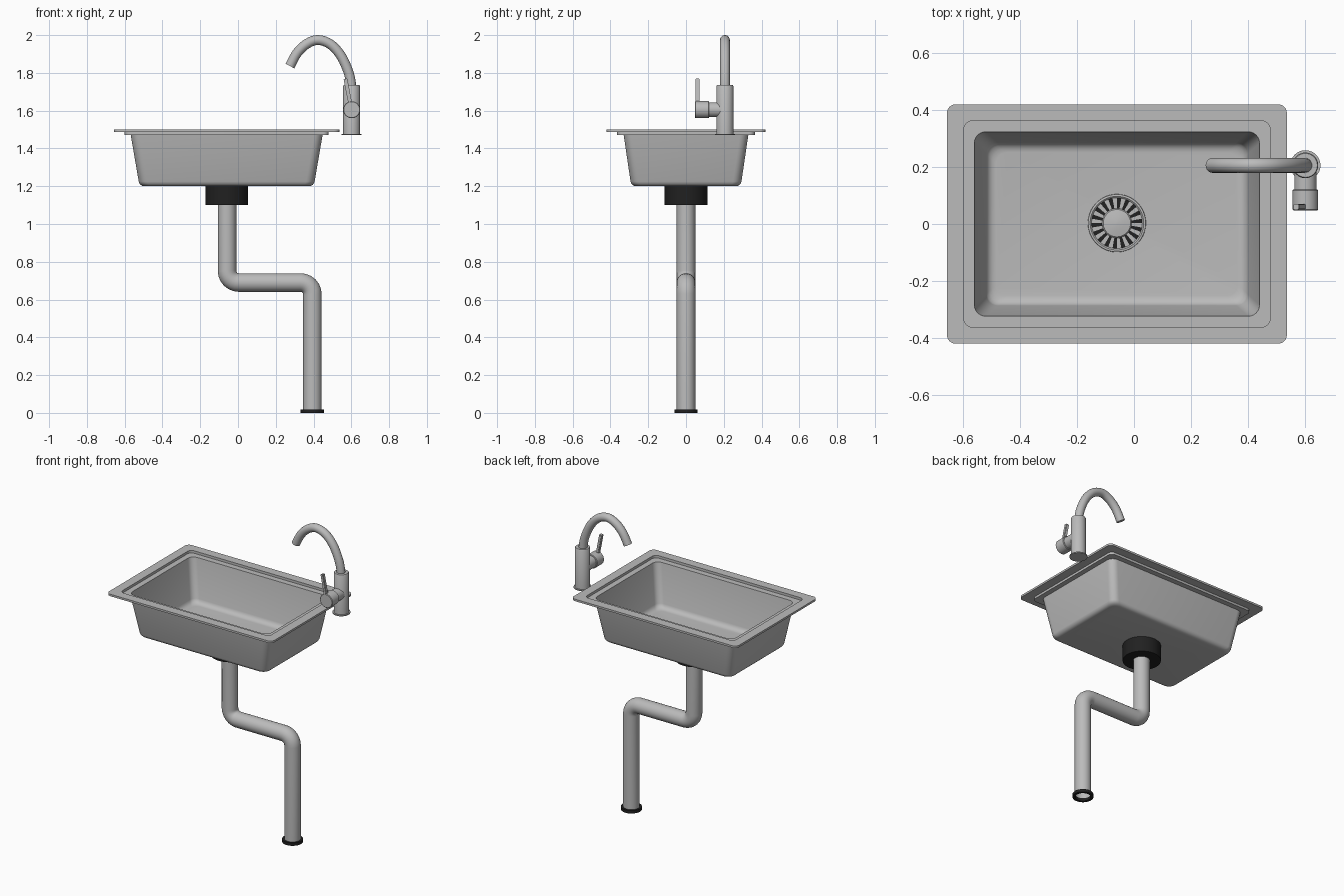
import bpy, bmesh, math
from mathutils import Vector, Matrix

if "Cube" in bpy.data.objects:
    bpy.data.objects.remove(bpy.data.objects["Cube"])


def material(name, c):
    m = bpy.data.materials.new(name)
    m.diffuse_color = (c, c, c, 1)
    m.use_nodes = True
    m.node_tree.nodes["Principled BSDF"].inputs["Base Color"].default_value = m.diffuse_color
    return m


STEEL = material("brushed_steel", 0.5)
BLACK = material("black_plastic", 0.015)


def finish(name, bm, mats, angle=32, recalc=True):
    if recalc:
        bmesh.ops.recalc_face_normals(bm, faces=bm.faces[:])
    me = bpy.data.meshes.new(name)
    bm.to_mesh(me)
    bm.free()
    for m in mats:
        me.materials.append(m)
    me.shade_smooth()
    me.set_sharp_from_angle(angle=math.radians(angle))
    ob = bpy.data.objects.new(name, me)
    bpy.context.collection.objects.link(ob)
    return ob


def loft(name, rings, mats, caps=(True, True), close=False, rule=None, angle=32):
    """Skin a list of equal-length point rings; rule(ring, segment) picks a material."""
    bm = bmesh.new()
    vs = [[bm.verts.new(p) for p in r] for r in rings]
    n = len(vs[0])
    pairs = list(zip(vs, vs[1:])) + ([(vs[-1], vs[0])] if close else [])
    for j, (a, b) in enumerate(pairs):
        for i in range(n):
            f = bm.faces.new((a[i], a[(i + 1) % n], b[(i + 1) % n], b[i]))
            if rule:
                f.material_index = rule(j, i)
    if caps[0] and not close:
        bm.faces.new(vs[0])
    if caps[1] and not close:
        bm.faces.new(vs[-1])
    return finish(name, bm, mats, angle)


def lathe(name, profile, loc, mats, n=48, axis='Z', **kw):
    """Revolve (radius, height) points; axis 'Y' lays the part along y."""
    rot = Matrix.Rotation(math.radians(-90), 3, 'X') if axis == 'Y' else Matrix.Identity(3)
    rings = [[Vector(loc) + rot @ Vector((r * math.cos(math.tau * i / n),
                                          r * math.sin(math.tau * i / n), h))
              for i in range(n)] for r, h in profile]
    return loft(name, rings, mats, **kw)


def tube(name, path, y, r, mats, n=32, caps=(True, True)):
    """Sweep a circle along a path of (x, z) points lying in a plane of constant y."""
    pts = [Vector((x, 0, z)) for x, z in path]
    rings = []
    for k, p in enumerate(pts):
        d = Vector()
        if k:
            d += (p - pts[k - 1]).normalized()
        if k < len(pts) - 1:
            d += (pts[k + 1] - p).normalized()
        d.normalize()
        side = Vector((d.z, 0, -d.x))
        rings.append([p + Vector((0, y, 0)) + side * (r * math.cos(math.tau * i / n))
                      + Vector((0, r * math.sin(math.tau * i / n), 0)) for i in range(n)])
    return loft(name, rings, mats, caps=caps, angle=40)


def rounded_rect(hx, hy, r, z, cx=-0.06, seg=6):
    pts = []
    for q, (sx, sy) in enumerate([(1, 1), (-1, 1), (-1, -1), (1, -1)]):
        for k in range(seg + 1):
            a = math.pi / 2 * (q + k / seg)
            pts.append((cx + sx * (hx - r) + r * math.cos(a),
                        sy * (hy - r) + r * math.sin(a), z))
    return pts


# Sink: one continuous skin from the underside, round the rim, down to the floor
def fillet(hx, hy, z, R, r):
    return [(hx - R * (1 - math.sin(a)), hy - R * (1 - math.sin(a)), r, z + R * (1 - math.cos(a)))
            for a in [math.radians(d) for d in (0, 20, 40, 60, 80)]]


sink_profile = (
    fillet(0.466, 0.294, 1.20, 0.03, 0.045)
    + [(0.508, 0.33, 0.045, 1.472),
       (0.54, 0.364, 0.03, 1.472), (0.54, 0.364, 0.03, 1.487),
       (0.597, 0.42, 0.03, 1.487), (0.597, 0.42, 0.03, 1.50),
       (0.538, 0.362, 0.03, 1.50), (0.538, 0.362, 0.03, 1.484),
       (0.501, 0.324, 0.04, 1.484)]
    + fillet(0.460, 0.287, 1.21, 0.035, 0.04)[::-1])
loft("sink_basin", [rounded_rect(*p) for p in sink_profile], [STEEL])

# Strainer: dished disc with a ring of dark slots
SLOTS = 18
lathe("drain_strainer",
      [(0.102, 1.209), (0.101, 1.216), (0.094, 1.217), (0.089, 1.213),
       (0.052, 1.213), (0.048, 1.217), (0.025, 1.221), (0.004, 1.223)],
      (-0.06, 0.003, 0), [STEEL, BLACK], n=SLOTS * 4,
      rule=lambda j, i: 1 if j == 3 and i % 4 < 2 else 0)

# Drain housing under the bowl
lathe("drain_housing", [(0.113, 1.10), (0.113, 1.203)], (-0.06, 0, 0), [BLACK])


# Waste pipe with two bends
def bend(cx, cz, r, a0, a1, seg=6):
    return [(cx + r * math.cos(math.radians(a0 + (a1 - a0) * k / seg)),
             cz + r * math.sin(math.radians(a0 + (a1 - a0) * k / seg))) for k in range(seg + 1)]


B = 0.062
path = ([(-0.058, 1.12)] + bend(-0.058 + B, 0.69 + B, B, 180, 270)
        + bend(0.394 - B, 0.69 - B, B, 90, 0) + [(0.394, 0.005)])
tube("waste_pipe", path, 0, 0.049, [STEEL], caps=(True, False))

# Floor collar, an open ring
lathe("floor_collar", [(0.046, 0), (0.062, 0), (0.062, 0.019), (0.046, 0.019)],
      (0.394, 0, 0), [BLACK], close=True)

# Faucet body and base ring
FX, FY = 0.602, 0.206
lathe("faucet_body", [(0.045, 1.474), (0.045, 1.73), (0.042, 1.735)], (FX, FY, 0), [STEEL])
lathe("faucet_base", [(0.053, 1.47), (0.053, 1.477)], (FX, FY, 0), [STEEL])


# Arched spout through a few guide points
def smooth_path(p, steps=5):
    q = [Vector(a) for a in [p[0]] + p + [p[-1]]]
    out = []
    for a, b, c, d in zip(q, q[1:], q[2:], q[3:]):
        for k in range(steps):
            t = k / steps
            out.append(0.5 * (2 * b + (c - a) * t + (2 * a - 5 * b + 4 * c - d) * t * t
                              + (3 * b - a - 3 * c + d) * t ** 3))
    return [tuple(v) for v in out] + [tuple(p[-1])]


spout = [(0.599, 1.70), (0.598, 1.745), (0.582, 1.812), (0.543, 1.894), (0.487, 1.953),
         (0.421, 1.974), (0.362, 1.952), (0.312, 1.904), (0.275, 1.836)]
tube("spout", smooth_path(spout), FY, 0.026, [STEEL], n=24)

# Handle: neck and knob lying along y
lathe("handle_neck", [(0.039, 0), (0.039, 0.08)], (FX, 0.112, 1.605), [STEEL], axis='Y')
lathe("handle_knob", [(0.042, 0), (0.045, 0.003), (0.045, 0.07), (0.042, 0.073)],
      (FX, 0.048, 1.605), [STEEL], axis='Y')

# Lever: slim tilted bar rising from the knob
bm = bmesh.new()
bmesh.ops.create_cube(bm, size=1, matrix=Matrix.Translation((0.583, 0.06, 1.695))
                      @ Matrix.Rotation(math.radians(-11), 4, 'Y')
                      @ Matrix.Diagonal((0.02, 0.022, 0.15, 1)))
bmesh.ops.bevel(bm, geom=bm.edges[:], offset=0.003, segments=2, affect='EDGES')
finish("lever", bm, [STEEL])
